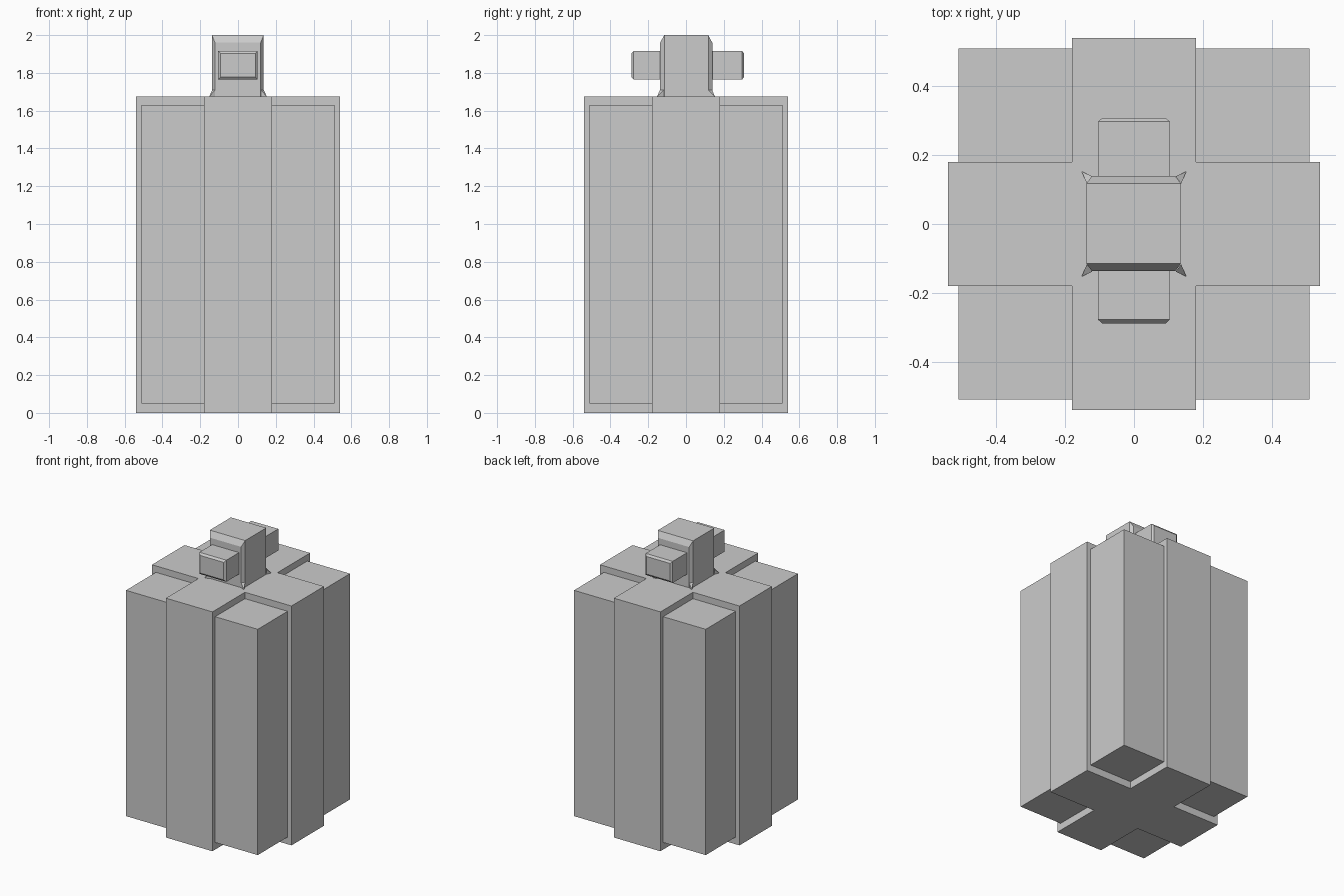
import bpy, bmesh

if "Cube" in bpy.data.objects:
    bpy.data.objects.remove(bpy.data.objects["Cube"])


def finish(name, bm):
    bmesh.ops.recalc_face_normals(bm, faces=bm.faces)
    mesh = bpy.data.meshes.new(name)
    bm.to_mesh(mesh)
    bm.free()
    ob = bpy.data.objects.new(name, mesh)
    bpy.context.collection.objects.link(ob)
    return ob


def loft_y(name, sections):
    """Rectangular sections (y, x0, x1, z0, z1) joined along y."""
    bm = bmesh.new()
    rings = [[bm.verts.new((x, y, z)) for x, z in
              ((x0, z0), (x1, z0), (x1, z1), (x0, z1))]
             for y, x0, x1, z0, z1 in sections]
    for a, b in zip(rings, rings[1:]):
        for i in range(4):
            j = (i + 1) % 4
            bm.faces.new((a[i], a[j], b[j], b[i]))
    bm.faces.new(rings[0])
    bm.faces.new(rings[-1])
    return finish(name, bm)


# Box body with the raised ribbon cross extruded from its faces
W, BAND, RIBBON = 0.51, 0.18, 0.54
TOP, LOW, HIGH = 1.675, 0.05, 1.63
bm = bmesh.new()
bmesh.ops.create_cube(bm, size=1)
for v in bm.verts:
    v.co = (v.co.x * 2 * W, v.co.y * 2 * W, HIGH if v.co.z > 0 else LOW)
for normal in ((1, 0, 0), (0, 1, 0)):
    for s in (-BAND, BAND):
        bmesh.ops.bisect_plane(bm, geom=bm.verts[:] + bm.edges[:] + bm.faces[:],
                               plane_co=[s * n for n in normal], plane_no=normal)
cross = [f for f in bm.faces
         if min(abs(f.calc_center_median().x), abs(f.calc_center_median().y)) < BAND / 2]
new = bmesh.ops.extrude_face_region(bm, geom=cross)["geom"]
for v in (g for g in new if isinstance(g, bmesh.types.BMVert)):
    for i in (0, 1):
        if abs(v.co[i]) > W - 0.01:
            v.co[i] = RIBBON if v.co[i] > 0 else -RIBBON
    v.co.z = TOP if v.co.z > 1 else 0
old = [f for f in cross if f.is_valid]
if old:
    bmesh.ops.delete(bm, geom=old, context='FACES')
loose = [e for e in bm.edges if not e.link_faces]
if loose:
    bmesh.ops.delete(bm, geom=loose, context='EDGES')
finish("gift_box_with_ribbon", bm)

# Central knot, chamfered at front and back
loft_y("bow_knot", [(-0.137, -0.122, 0.12, TOP, 1.96),
                    (-0.115, -0.138, 0.136, TOP, 2.0),
                    (0.118, -0.138, 0.136, TOP, 2.0),
                    (0.139, -0.122, 0.12, TOP, 1.96)])

# Bow loops to front and back
for name, y0, y1, y2 in (("bow_loop_front", -0.13, -0.277, -0.289),
                         ("bow_loop_back", 0.13, 0.297, 0.308)):
    loft_y(name, [(y0, -0.105, 0.104, 1.765, 1.916),
                  (y1, -0.105, 0.104, 1.765, 1.916),
                  (y2, -0.092, 0.092, 1.779, 1.902)])

# Small pointed feet at the knot corners
bm = bmesh.new()
for sx in (-1, 1):
    for sy in (-1, 1):
        tip, a, b, c, d = [bm.verts.new((sx * x, sy * y, z)) for x, y, z in (
            (0.152, 0.153, TOP), (0.137, 0.117, TOP), (0.121, 0.138, TOP),
            (0.137, 0.117, 1.71), (0.121, 0.138, 1.71))]
        for f in ((tip, a, c), (tip, d, b), (tip, c, d)):
            bm.faces.new(f)
finish("knot_feet", bm)
